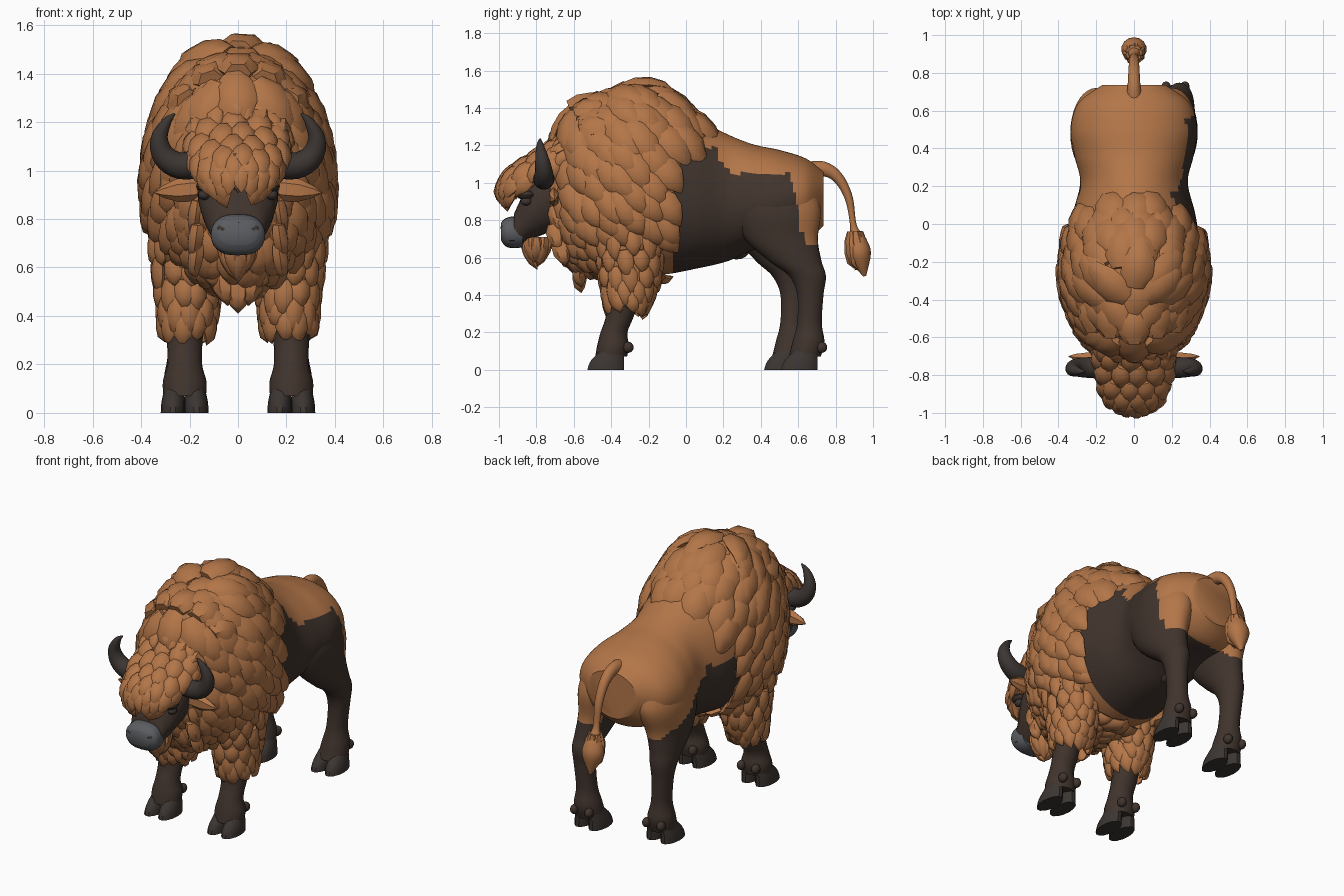
import bpy, bmesh, math, random
from mathutils import Vector, Matrix

random.seed(4)
if "Cube" in bpy.data.objects:
    bpy.data.objects.remove(bpy.data.objects["Cube"])

X, Y, Z = Vector((1, 0, 0)), Vector((0, 1, 0)), Vector((0, 0, 1))


def material(name, rgb):
    m = bpy.data.materials.new(name)
    m.use_nodes = True
    m.diffuse_color = (*rgb, 1)
    m.node_tree.nodes["Principled BSDF"].inputs["Base Color"].default_value = (*rgb, 1)
    return m


FUR = material("tawny fur", (0.45, 0.18, 0.065))
HIDE = material("dark brown hide", (0.052, 0.034, 0.026))
NOSE = material("grey muzzle", (0.105, 0.108, 0.12))
HORN = material("dark horn", (0.045, 0.036, 0.032))


def clamp(v, a=0.0, b=1.0):
    return max(a, min(b, v))


def finish(name, bm, mats, rule=None, angle=40):
    bmesh.ops.recalc_face_normals(bm, faces=bm.faces)
    if rule:
        for f in bm.faces:
            f.material_index = rule(f.calc_center_median())
    me = bpy.data.meshes.new(name)
    bm.to_mesh(me)
    bm.free()
    ob = bpy.data.objects.new(name, me)
    bpy.context.collection.objects.link(ob)
    for m in mats:
        me.materials.append(m)
    bpy.ops.object.select_all(action="DESELECT")
    ob.select_set(True)
    bpy.context.view_layer.objects.active = ob
    bpy.ops.object.shade_smooth_by_angle(angle=math.radians(angle))


def surface(secs, axis=None, ref=Y, e=1.0):
    """Smooth loft; a section is x, y, z, side radius, upper radius[, lower radius]."""
    secs = [Vector(s if len(s) == 6 else (*s, s[4])) for s in secs]
    last = len(secs) - 1

    def at(s):
        i = min(int(s), last - 1)
        t = s - i
        a, b, c, d = (secs[clamp(j, 0, last)] for j in (i - 1, i, i + 1, i + 2))
        return b + (c - a) * (t / 2) + (a * 2 - b * 5 + c * 4 - d) * (t * t / 2) \
            + (b * 3 - a - c * 3 + d) * (t ** 3 / 2)

    def point(s, ang):
        q = at(s)
        w = axis or (at(min(s + 0.05, last)) - at(max(s - 0.05, 0))).to_3d().normalized()
        u = ref.cross(w).normalized()
        v = w.cross(u)
        co, si = math.cos(ang), math.sin(ang)
        co = math.copysign(abs(co) ** e, co)
        return q.to_3d() + u * (q[3] * co) + v * (si * (q[4] if si > 0 else q[5]))
    return point, last


def tube(name, secs, mats, axis=None, ref=Y, n=20, sub=4, rule=None, e=1.0):
    point, last = surface(secs, axis, ref, e)
    bm = bmesh.new()
    rings = [[bm.verts.new(point(k / sub, math.tau * j / n)) for j in range(n)]
             for k in range(last * sub + 1)]
    for r, q in zip(rings, rings[1:]):
        for j in range(n):
            bm.faces.new((r[j], r[j - 1], q[j - 1], q[j]))
    bm.faces.new(rings[0])
    bm.faces.new(rings[-1])
    finish(name, bm, mats, rule)
    return point


def blob(name, loc, size, mat):
    bm = bmesh.new()
    bmesh.ops.create_uvsphere(bm, u_segments=14, v_segments=8, radius=1,
                              matrix=Matrix.Translation(loc) @ Matrix.Diagonal((*size, 1)))
    finish(name, bm, [mat])


def lock(bm, p, d, n, length, width, thick, lift=0.02, curl=0.0):
    """One leaf-shaped lock of hair on a surface with normal n, growing along d."""
    d = (d - n * d.dot(n)).normalized()
    s = d.cross(n)
    drop = curl * length * length
    rings = []
    for t, w in ((0, 0.6), (0.25, 1), (0.55, 0.95), (0.82, 0.5)):
        c = p + d * (length * t) + n * (lift * t + thick * 0.2 - drop * t * t)
        rings.append([bm.verts.new(c + s * (width * w * math.cos(k * math.pi / 3))
                                   + n * (thick * (0.4 + 0.6 * w) * math.sin(k * math.pi / 3)))
                      for k in range(6)])
    tip = bm.verts.new(p + d * length + n * (lift * 0.6 - drop))
    for r, q in zip(rings, rings[1:]):
        for k in range(6):
            bm.faces.new((r[k - 1], r[k], q[k], q[k - 1]))
    for k in range(6):
        bm.faces.new((rings[-1][k - 1], rings[-1][k], tip))
    bm.faces.new(rings[0])


def normal(point, s, a, centre):
    p = point(s, a)
    n = (point(s + 0.04, a) - point(s - 0.04, a)).cross(point(s, a + 0.04) - point(s, a - 0.04))
    n.normalize()
    return p, (n if n.dot(p - centre) > 0 else -n)


# Coat pattern: mane and back tawny, flanks and legs dark, uneven left to right
def mane_limit(z):
    return clamp(-0.13 + (z - 1.05) * 0.5, -0.13, 0.06)


def coat(c):
    if c.y < mane_limit(c.z) + 0.06 and c.z > 0.36:
        return 0
    if c.x > 0:
        top = 1.19 if c.y < 0.17 else 1.05 + max(0, 0.25 - c.y) if c.y < 0.56 \
            else 1.04 - (c.y - 0.56) * 5
    else:
        top = 0.96 if c.y < 0.2 else 0.91 - max(0, c.y - 0.25) * 0.6
    return 1 if c.z < max(top, 0.66) else 0


# Body
body = tube("body", [
    (0, -0.71, 0.95, 0.07, 0.12, 0.10), (0, -0.67, 0.93, 0.16, 0.30, 0.24),
    (0, -0.59, 0.92, 0.25, 0.48, 0.33), (0, -0.45, 0.92, 0.325, 0.53, 0.39),
    (0, -0.30, 0.92, 0.36, 0.585, 0.41), (0, -0.12, 0.90, 0.35, 0.57, 0.39),
    (0, 0.05, 0.88, 0.325, 0.47, 0.34), (0, 0.22, 0.88, 0.285, 0.38, 0.30),
    (0, 0.36, 0.88, 0.315, 0.325, 0.24), (0, 0.50, 0.90, 0.335, 0.275, 0.23),
    (0, 0.64, 0.92, 0.295, 0.21, 0.23), (0, 0.735, 0.94, 0.17, 0.12, 0.17)],
    [FUR, HIDE], axis=Y, ref=Z, n=80, sub=10, rule=coat)

# Mane: staggered rows of locks over the shoulders, hump and chest
bm = bmesh.new()
row, s = 0, 0.35
while s < 6.3:
    count = 12 if s < 1 else 22
    for k in range(count):
        a = math.tau * (k + 0.5 * (row % 2) + random.uniform(-0.25, 0.25)) / count
        centre = Vector((0, -0.4 if s < 2 else body(s, 0).y, 0.92))
        p, n = normal(body, s + random.uniform(-0.08, 0.08), a, centre)
        if p.y > mane_limit(p.z) or (n.z < -0.6 and p.y > -0.2):
            continue
        big = clamp((p.z - 0.7) / 0.6)
        lock(bm, p, Vector((random.uniform(-0.2, 0.2), 0.7, -1)), n,
             random.uniform(0.15, 0.19) + 0.11 * big, 0.06 + 0.028 * big, 0.03 + 0.012 * big,
             0.03, 0.6 + 0.9 * max(n.z, 0))
    s += 0.5
    row += 1
# Chest bib narrowing to a point, and the crest in front of the hump
for x, z in ((0, 0.57), (-0.05, 0.60), (0.05, 0.60), (-0.11, 0.67), (0.11, 0.67),
             (0, 0.70), (-0.15, 0.76), (0.15, 0.76)):
    lock(bm, Vector((x, -0.56, z)), Vector((-x, 0.3, -1)), -Y, 0.16, 0.06, 0.045, 0)
for x, z in ((0, 1.39), (-0.11, 1.36), (0.11, 1.36), (-0.2, 1.28), (0.2, 1.28)):
    lock(bm, Vector((x, -0.62 + abs(x) * 0.3, z)), Vector((x, 1, 0.3)),
         Vector((x * 3, -0.4, 1)).normalized(), 0.25, 0.09, 0.06, 0.01, 1.2)
    lock(bm, Vector((x, -0.58 + abs(x) * 0.3, z)), Vector((x, -0.3, -1)),
         Vector((x * 2, -1, 0.4)).normalized(), 0.2, 0.08, 0.05, 0.01, 0.5)
finish("mane_locks", bm, [FUR], angle=50)


# Cloven hoof with ankle tufts
def hoof(tag, x, y):
    for k in (-1, 1):
        tube(f"{tag}_toe", [(x + k * 0.049, y - 0.01, 0, 0.05, 0.10),
                            (x + k * 0.047, y, 0.05, 0.048, 0.09),
                            (x + k * 0.043, y + 0.03, 0.11, 0.038, 0.06)], [HORN], axis=Z, n=14)
        blob(f"{tag}_dewclaw", (x + k * 0.05, y + 0.11, 0.12), (0.025, 0.03, 0.03), HIDE)


for side, sx in (("left", 1), ("right", -1)):
    # Front legs with shaggy upper arms
    arm = tube(f"{side}_upper_arm", [
        (sx * 0.22, -0.30, 0.90, 0.13, 0.17), (sx * 0.22, -0.30, 0.70, 0.12, 0.16),
        (sx * 0.21, -0.30, 0.52, 0.108, 0.14), (sx * 0.21, -0.31, 0.40, 0.095, 0.11)],
        [FUR], axis=Z)
    bm = bmesh.new()
    for r, s in enumerate((0.8, 1.3, 1.8, 2.3, 2.7)):
        for k in range(11):
            a = math.tau * (k + 0.5 * (r % 2) + random.uniform(-0.2, 0.2)) / 11
            p, n = normal(arm, s, a, Vector((sx * 0.22, -0.30, arm(s, 0).z)))
            lock(bm, p, Vector((0, 0.15, -1)), n, random.uniform(0.12, 0.17), 0.045, 0.026,
                 0.02, 0.4)
    finish(f"{side}_arm_locks", bm, [FUR], angle=50)
    tube(f"{side}_front_leg", [
        (sx * 0.22, -0.32, 0.48, 0.09, 0.10), (sx * 0.22, -0.35, 0.30, 0.074, 0.076),
        (sx * 0.22, -0.385, 0.20, 0.072, 0.072), (sx * 0.22, -0.39, 0.13, 0.09, 0.085),
        (sx * 0.22, -0.40, 0.07, 0.088, 0.085)], [HIDE], axis=Z)
    hoof(f"{side}_front", sx * 0.22, -0.42)

    # Hind legs, one standing further back than the other
    back = 0 if sx > 0 else -0.09
    shape = ((0.17, 0.49, 1.02, 0.12, 0.18), (0.20, 0.485, 0.86, 0.135, 0.235),
             (0.22, 0.51, 0.70, 0.11, 0.195), (0.235, 0.585, 0.58, 0.088, 0.14),
             (0.24, 0.65, 0.50, 0.075, 0.098), (0.24, 0.665, 0.40, 0.062, 0.07),
             (0.23, 0.66, 0.25, 0.06, 0.066), (0.225, 0.655, 0.15, 0.08, 0.085),
             (0.22, 0.635, 0.07, 0.086, 0.085))
    tube(f"{side}_hind_leg", [(sx * x, y + back * clamp((0.85 - z) / 0.35), z, rx, ry)
                              for x, y, z, rx, ry in shape],
         [FUR, HIDE], axis=Z, n=36, sub=8, rule=coat)
    hoof(f"{side}_hind", sx * 0.22, 0.615 + back)

    # Horns, ears, eyes, nostrils
    tube(f"{side}_horn", [
        (sx * 0.15, -0.76, 1.03, 0.06, 0.06), (sx * 0.24, -0.76, 1.02, 0.055, 0.055),
        (sx * 0.305, -0.76, 1.06, 0.048, 0.048), (sx * 0.325, -0.77, 1.13, 0.036, 0.036),
        (sx * 0.295, -0.78, 1.20, 0.02, 0.02), (sx * 0.26, -0.78, 1.235, 0.004, 0.004)],
        [HORN], n=16)
    bm = bmesh.new()
    lock(bm, Vector((sx * 0.13, -0.70, 0.93)), Vector((sx, 0.15, -0.1)), -Y, 0.22, 0.05, 0.03, 0)
    finish(f"{side}_ear", bm, [FUR])
    blob(f"{side}_eye", (sx * 0.14, -0.855, 0.90), (0.025, 0.03, 0.022), HORN)
    blob(f"{side}_brow", (sx * 0.125, -0.86, 0.935), (0.05, 0.05, 0.025), HIDE)
    blob(f"{side}_nostril", (sx * 0.065, -0.972, 0.76), (0.026, 0.02, 0.018), HORN)

# Head
tube("face", [(0, -0.58, 0.97, 0.16, 0.18), (0, -0.72, 0.94, 0.17, 0.20),
              (0, -0.82, 0.87, 0.155, 0.17), (0, -0.88, 0.795, 0.125, 0.125),
              (0, -0.92, 0.75, 0.107, 0.083)], [HIDE], axis=Y, ref=Z, n=24, e=0.8)
tube("muzzle", [(0, -0.875, 0.73, 0.10, 0.075), (0, -0.92, 0.735, 0.112, 0.085),
                (0, -0.965, 0.735, 0.108, 0.075), (0, -0.99, 0.74, 0.08, 0.045)],
     [NOSE], axis=Y, ref=Z, n=24, e=0.7)
blob("mouth", (0, -0.93, 0.69), (0.104, 0.05, 0.005), HORN)
cap = tube("head_hair", [
    (0, -0.52, 1.13, 0.15, 0.15), (0, -0.62, 1.12, 0.18, 0.14), (0, -0.73, 1.08, 0.18, 0.11),
    (0, -0.84, 1.03, 0.155, 0.09), (0, -0.91, 0.995, 0.12, 0.075),
    (0, -0.945, 0.98, 0.07, 0.05)], [FUR], axis=Y, ref=Z, n=24)
bm = bmesh.new()
for r, s in enumerate((0.8, 1.5, 2.2, 2.9, 3.6, 4.2, 4.7)):
    for k in range(6):
        a = math.pi * (k + 0.25 + 0.5 * (r % 2) + random.uniform(-0.15, 0.15)) / 6
        p, n = normal(cap, s, a, Vector((0, min(cap(s, 0).y + 0.05, -0.6), 1.0)))
        lock(bm, p, Vector((p.x * 2, -0.7, -0.6)), n, 0.15, 0.055, 0.034, 0.015, 1.2)
# Forelock falling over the brow, topknot behind it
for x in (-0.13, -0.09, -0.045, 0, 0.045, 0.09, 0.13):
    lock(bm, Vector((x, -0.94 + abs(x) * 0.5, 1.07 - abs(x) * 0.2)), Vector((x, 0, -1)),
         Vector((x * 2, -1, 0)).normalized(), 0.165 - abs(x) * 0.3, 0.042, 0.035, 0, 0.4)
for x in (-0.15, -0.08, 0, 0.08, 0.15):
    lock(bm, Vector((x, -0.60, 1.29 - abs(x) * 0.6)), Vector((x, -1, -0.5)),
         Vector((x, -0.4, 1)).normalized(), 0.16, 0.06, 0.045, 0.01, 1)
finish("head_locks", bm, [FUR], angle=50)

# Beard and cheek hair
bm = bmesh.new()
for k in range(9):
    a = math.tau * k / 9
    n = Vector((math.cos(a), math.sin(a), 0))
    lock(bm, Vector((0, -0.80, 0.71)) + n * 0.055, -Z, n, random.uniform(0.13, 0.18),
         0.038, 0.03, 0, 2)
for sx in (-1, 1):
    for y, z in ((-0.70, 0.88), (-0.66, 0.80), (-0.71, 0.78), (-0.64, 0.97), (-0.68, 0.70)):
        lock(bm, Vector((sx * 0.16, y, z)), Vector((0, 0.25, -1)), X * sx, 0.15, 0.05, 0.035, 0.02)
finish("beard_and_cheeks", bm, [FUR], angle=50)

# Tail with tufted end
tube("tail", [(0, 0.64, 1.06, 0.05, 0.045), (0, 0.73, 1.075, 0.04, 0.035),
              (0, 0.81, 1.03, 0.03, 0.03), (0, 0.87, 0.92, 0.022, 0.026),
              (0, 0.895, 0.77, 0.018, 0.022), (0, 0.915, 0.69, 0.05, 0.055),
              (0, 0.93, 0.61, 0.06, 0.065), (0, 0.955, 0.50, 0.008, 0.008)],
     [FUR], ref=X, n=14)
bm = bmesh.new()
for k in range(7):
    a = math.tau * k / 7
    n = Vector((math.cos(a), math.sin(a), 0))
    lock(bm, Vector((0, 0.905, 0.74)) + n * 0.02, Vector((0, 0.15, -1)) + n, n, 0.21, 0.034,
         0.026, 0.05, 1.3)
finish("tail_tuft", bm, [FUR])

# Belly tuft
blob("belly_tuft", (0, 0.27, 0.64), (0.04, 0.07, 0.05), HIDE)
